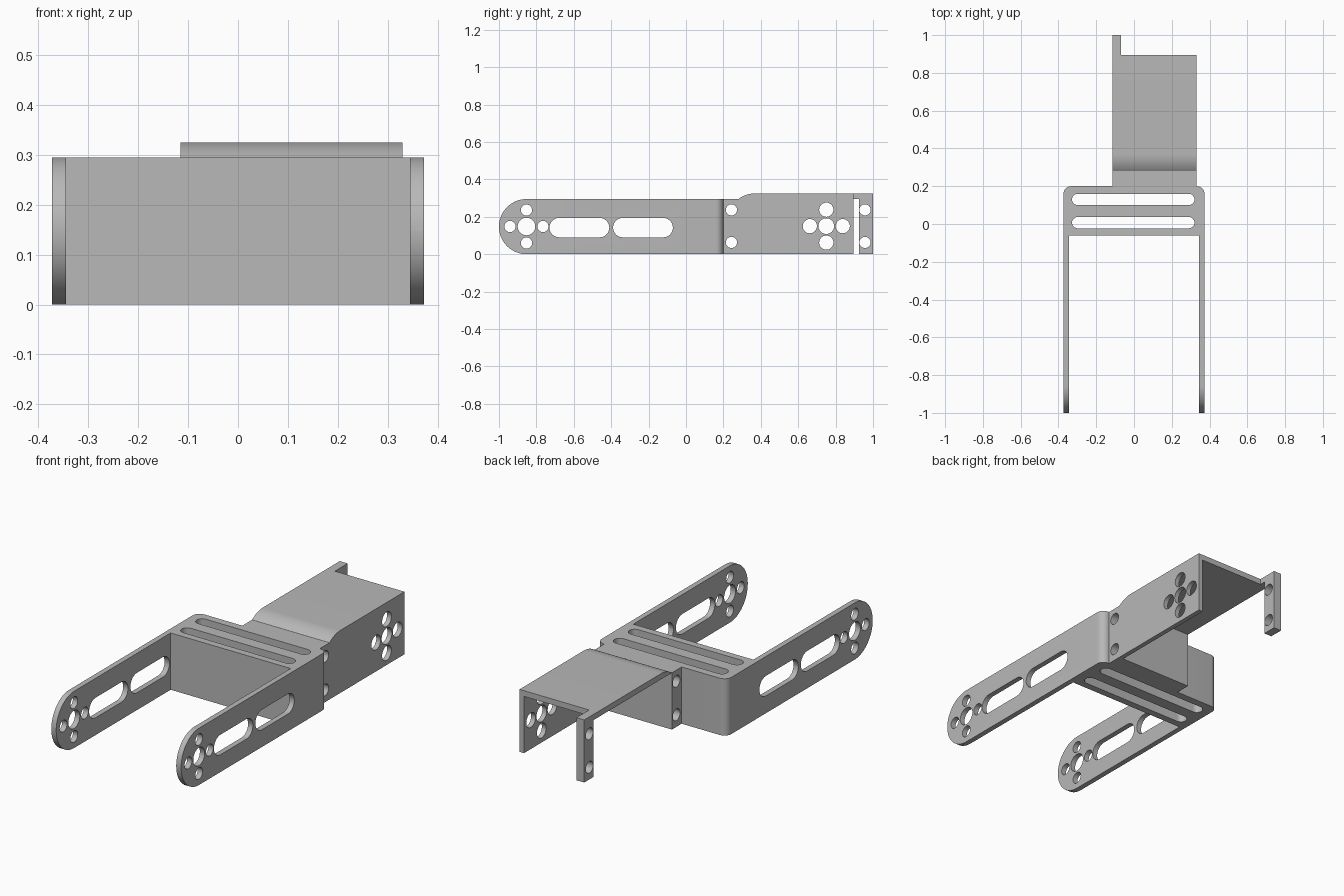
import bpy, bmesh
from math import sin, cos, pi, radians, asin
from mathutils import Vector

cube = bpy.data.objects.get("Cube")
if cube:
    bpy.data.objects.remove(cube, do_unlink=True)

steel = bpy.data.materials.new("satin grey")
steel.use_nodes = True
grey = (0.48, 0.48, 0.48, 1)
steel.diffuse_color = grey
steel.node_tree.nodes["Principled BSDF"].inputs["Base Color"].default_value = grey


def arc(cu, cv, r, start, end, steps=12):
    angles = [radians(start + (end - start) * i / steps) for i in range(steps + 1)]
    return [(cu + r * cos(a), cv + r * sin(a)) for a in angles]


def hole(u, v, r):
    return arc(u, v, r, 0, 360, 32)[:-1]


def slot(u0, u1, v, r):
    return arc(u1 - r, v, r, -90, 90) + arc(u0 + r, v, r, 90, 270)


def cross_holes(u, v, r_mid, r_out, d):
    spots = [(d, 0), (-d, 0), (0, d), (0, -d)]
    return [hole(u, v, r_mid)] + [hole(u + a, v + b, r_out) for a, b in spots]


def slab(name, loops, axis, low, high):
    """Fill an outline (first loop) with holes, then extrude it along an axis."""
    bm = bmesh.new()
    for loop in loops:
        vs = [bm.verts.new((low, u, v) if axis == "X" else (u, v, low)) for u, v in loop]
        for i, v in enumerate(vs):
            bm.edges.new((v, vs[i - 1]))
    bmesh.ops.triangle_fill(bm, edges=bm.edges[:], use_beauty=True)
    out = bmesh.ops.extrude_face_region(bm, geom=bm.faces[:])
    step = Vector((high - low, 0, 0)) if axis == "X" else Vector((0, 0, high - low))
    moved = [g for g in out["geom"] if isinstance(g, bmesh.types.BMVert)]
    bmesh.ops.translate(bm, verts=moved, vec=step)
    bmesh.ops.recalc_face_normals(bm, faces=bm.faces[:])
    mesh = bpy.data.meshes.new(name)
    bm.to_mesh(mesh)
    bm.free()
    mesh.materials.append(steel)
    ob = bpy.data.objects.new(name, mesh)
    bpy.context.collection.objects.link(ob)
    return ob


def box(name, x, y, z):
    outline = [(x[0], y[0]), (x[1], y[0]), (x[1], y[1]), (x[0], y[1])]
    return slab(name, [outline], "Z", *z)


def combine(target, tool, operation):
    """Apply a boolean and discard the tool object."""
    tool.hide_render = True
    mod = target.modifiers.new("combine", "BOOLEAN")
    mod.operation, mod.solver, mod.object = operation, "EXACT", tool
    bpy.ops.object.select_all(action="DESELECT")
    bpy.context.view_layer.objects.active = target
    target.select_set(True)
    bpy.ops.object.modifier_apply(modifier=mod.name)
    bpy.data.objects.remove(tool, do_unlink=True)


W, IN, TOP, BACK, R = 0.373, 0.345, 0.295, 0.2, 0.04

# Fork: U-shaped plan with two long slots through the solid crosspiece
plan = [(-W, -1.1), (-IN, -1.1), (-IN, -0.06), (IN, -0.06), (IN, -1.1), (W, -1.1)]
plan += arc(W - R, BACK - R, R, 0, 90, 8) + arc(R - W, BACK - R, R, 90, 180, 8)
slots = [slot(-0.328, 0.32, y, 0.03) for y in (0.007, 0.13)]
bracket = slab("fork_bracket", [plan] + slots, "Z", 0, TOP)

# Arm side shape: rounded tips, hole pattern and two slots
half = TOP / 2
side = [(0.3, 0), (0.3, TOP)] + arc(half - 1, half, half, 90, 270, 32)
arm_holes = cross_holes(-0.853, 0.148, 0.047, 0.03, 0.088)
arm_holes += [slot(a, a + 0.32, 0.142, 0.052) for a in (-0.73, -0.39)]
combine(bracket, slab("arm_shape", [side] + arm_holes, "X", -0.5, 0.5), "INTERSECT")

# Rear housing: raised side profile, drilled, then hollowed out
HIGH, X0, X1, WALL = 0.325, -0.115, 0.33, 0.025
bend = 0.15
start = 90 + math_angle if (math_angle := asin(0.6) * 180 / pi) else 90
profile = [(0.18, 0), (1, 0), (1, HIGH)]
profile += arc(0.37, HIGH - bend, bend, 90, start) + [(0.18, TOP)]
drill = cross_holes(0.75, 0.15, 0.042, 0.038, 0.088)
drill += [hole(y, z, 0.03) for y in (0.243, 0.957) for z in (0.063, 0.237)]
housing = slab("rear_housing", [profile] + drill, "X", X0, X1)
combine(housing, box("pocket", (-1, X1 - WALL), (0.28, 0.925), (-1, TOP)), "DIFFERENCE")
combine(housing, box("end_cut", (-0.07, 1), (0.895, 2), (-1, 1)), "DIFFERENCE")
combine(bracket, housing, "UNION")

# Soft shading on the rounded surfaces only
bpy.ops.object.shade_smooth_by_angle(angle=radians(30))
